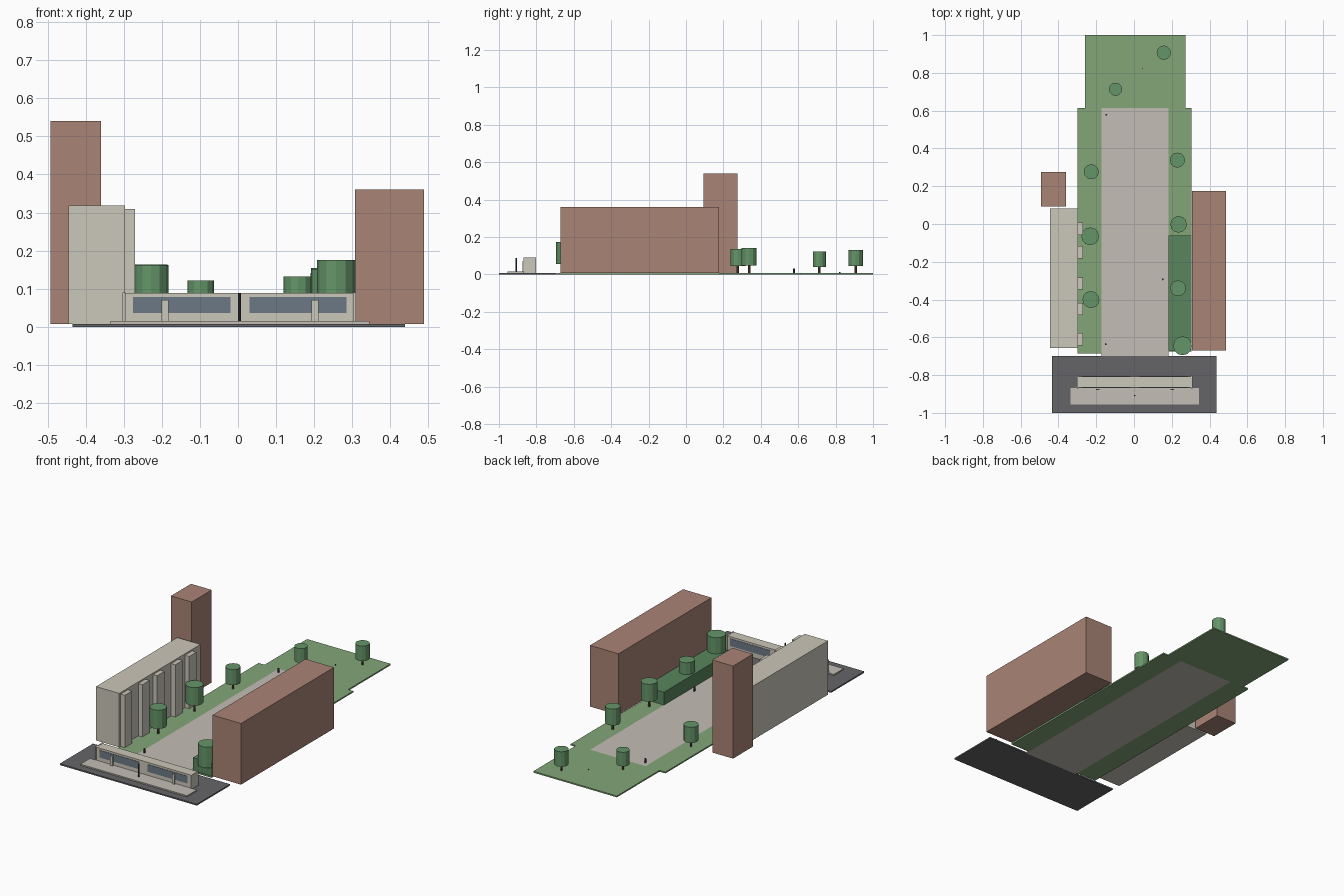
import bpy
import math


def mat(name, rgb):
    m = bpy.data.materials.new(name)
    m.diffuse_color = (*rgb, 1)
    return m


ASPHALT = mat("asphalt", (0.13, 0.13, 0.14))
GRASS = mat("grass", (0.23, 0.38, 0.19))
PAVING = mat("paving", (0.55, 0.51, 0.46))
CREAM = mat("cream_stone", (0.60, 0.57, 0.49))
BRICK = mat("brick", (0.40, 0.23, 0.18))
HEDGE = mat("hedge_green", (0.10, 0.24, 0.11))
LEAF = mat("leaf_green", (0.13, 0.30, 0.14))
BARK = mat("bark", (0.13, 0.08, 0.05))
GLASS = mat("glass", (0.15, 0.19, 0.24))
DARK = mat("dark_metal", (0.05, 0.05, 0.06))


def box(name, x0, x1, y0, y1, z0, z1, m):
    v = [(x, y, z) for z in (z0, z1) for x, y in ((x0, y0), (x1, y0), (x1, y1), (x0, y1))]
    f = [(3, 2, 1, 0), (4, 5, 6, 7), (0, 1, 5, 4), (1, 2, 6, 5), (2, 3, 7, 6), (3, 0, 4, 7)]
    me = bpy.data.meshes.new(name)
    me.from_pydata(v, [], f)
    me.materials.append(m)
    ob = bpy.data.objects.new(name, me)
    bpy.context.collection.objects.link(ob)
    return ob


def cyl(name, x, y, r, z0, z1, m, sides=12):
    bpy.ops.mesh.primitive_cylinder_add(vertices=sides, radius=r, depth=z1 - z0,
                                        location=(x, y, (z0 + z1) / 2))
    ob = bpy.context.object
    ob.name = name
    ob.data.materials.append(m)
    return ob


G = 0.008  # ground slab thickness

# Ground slabs
box("road", -0.435, 0.438, -1.0, -0.698, 0, G, ASPHALT)
box("lawn_left", -0.298, -0.172, -0.685, 0.613, 0, G, GRASS)
box("lawn_right", 0.182, 0.305, -0.675, 0.613, 0, G, GRASS)
box("lawn_far", -0.26, 0.272, 0.613, 1.0, 0, G, GRASS)
box("walkway", -0.172, 0.182, -0.698, 0.613, 0, G, PAVING)

# Cream block with projecting bays
box("left_block", -0.445, -0.297, -0.656, 0.083, G, 0.318, CREAM)
for y in (-0.61, -0.45, -0.315, -0.15, -0.025):
    box("bay", -0.299, -0.271, y - 0.033, y + 0.033, G, 0.309, CREAM)

# Brick buildings
box("brick_tower", -0.492, -0.36, 0.093, 0.275, G, 0.541, BRICK)
box("brick_block", 0.307, 0.488, -0.67, 0.176, G, 0.36, BRICK)

# Hedge
box("hedge", 0.182, 0.304, -0.67, -0.06, G, 0.082, HEDGE)

# Low entrance building with platform, end walls and windows
box("platform", -0.335, 0.345, -0.955, -0.867, G, 0.015, PAVING)
box("entrance_block", -0.295, 0.302, -0.866, -0.808, G, 0.089, CREAM)
for x in (-0.299, 0.306):
    box("end_wall", x - 0.004, x + 0.004, -0.87, -0.803, G, 0.09, CREAM)
for x0, x1 in ((-0.275, -0.02), (0.03, 0.285)):
    for y in (-0.866, -0.808):
        box("window", x0, x1, y - 0.002, y + 0.002, 0.036, 0.078, GLASS)
for x in (-0.192, 0.202):
    box("entrance_pier", x - 0.009, x + 0.009, -0.878, -0.873, 0.015, 0.071, CREAM)
cyl("sign_pole", 0.004, -0.908, 0.004, 0.015, 0.089, DARK, 8)

# Trees: x, y, crown radius, crown bottom, crown top
TREES = [
    (-0.226, 0.277, 0.040, 0.046, 0.136),
    (-0.232, -0.065, 0.047, 0.060, 0.164),
    (-0.228, -0.400, 0.045, 0.055, 0.162),
    (0.230, 0.338, 0.040, 0.048, 0.142),
    (0.236, -0.002, 0.044, 0.055, 0.155),
    (0.233, -0.340, 0.042, 0.050, 0.150),
    (0.257, -0.645, 0.050, 0.055, 0.175),
    (-0.098, 0.713, 0.035, 0.041, 0.122),
    (0.158, 0.907, 0.038, 0.046, 0.132),
]
for x, y, r, z0, z1 in TREES:
    cyl("tree_trunk", x, y, 0.006, G, z0 + 0.01, BARK, 8)
    cyl("tree_crown", x, y, r, z0, z1, LEAF)

# Bollards on the walkway
for x, y in ((-0.146, 0.578), (0.152, -0.293), (-0.15, -0.636)):
    cyl("bollard", x, y, 0.005, G, 0.032, DARK, 8)
cyl("small_marker", 0.046, 0.822, 0.003, G, 0.013, DARK, 6)
